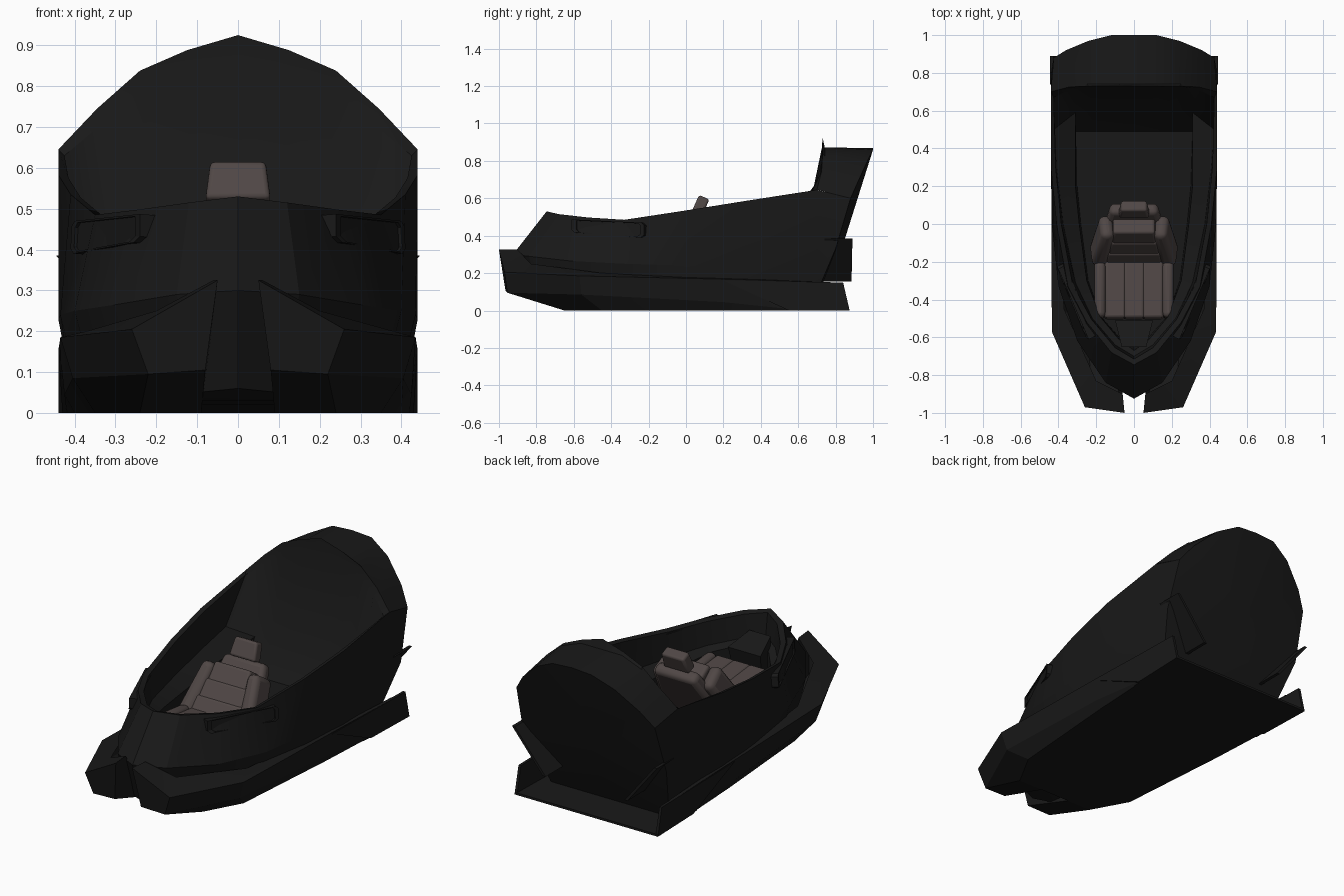
import bpy, bmesh, math
from mathutils import Vector

if "Cube" in bpy.data.objects:
    bpy.data.objects.remove(bpy.data.objects["Cube"])


def material(name, rgb):
    m = bpy.data.materials.new(name)
    m.diffuse_color = (*rgb, 1)
    m.use_nodes = True
    m.node_tree.nodes["Principled BSDF"].inputs["Base Color"].default_value = m.diffuse_color
    return m


BLACK = material("black paint", (0.0095, 0.0095, 0.0095))
LEATHER = material("brown leather", (0.080, 0.063, 0.060))


def finish(name, bm, mat, angle=22):
    bmesh.ops.remove_doubles(bm, verts=bm.verts, dist=0.0005)
    bmesh.ops.recalc_face_normals(bm, faces=bm.faces)
    me = bpy.data.meshes.new(name)
    bm.to_mesh(me)
    bm.free()
    ob = bpy.data.objects.new(name, me)
    bpy.context.collection.objects.link(ob)
    me.materials.append(mat)
    bpy.ops.object.select_all(action='DESELECT')
    ob.select_set(True)
    bpy.context.view_layer.objects.active = ob
    bpy.ops.object.shade_smooth_by_angle(angle=math.radians(angle))
    return ob


def add_face(bm, pts):
    """Face on both sides of x = 0, dropping repeated points."""
    for s in (1, -1):
        clean = []
        for p in pts:
            q = Vector((p[0] * s, p[1], p[2]))
            if all((q - c).length > 1e-4 for c in clean):
                clean.append(q)
        if len(clean) > 2:
            bm.faces.new([bm.verts.new(c) for c in (clean if s > 0 else clean[::-1])])


def strips(bm, rows):
    for a, b in zip(rows, rows[1:]):
        for i in range(len(a) - 1):
            add_face(bm, [a[i], a[i + 1], b[i + 1], b[i]])


def solid(name, a, b, mat):
    """Mirrored pair of prisms joining two matching polygons."""
    bm = bmesh.new()
    add_face(bm, a)
    add_face(bm, b)
    strips(bm, [a + a[:1], b + b[:1]])
    return finish(name, bm, mat)


# ---- hull: outer side, rim and cockpit tub --------------------------------
rim = [(0, -.745, .53), (.12, -.68, .515), (.25, -.52, .497), (.35, -.33, .485),
       (.41, 0, .535), (.44, .3, .583), (.44, .70, .645)]
mid = [(0, -.925, .30), (.15, -.84, .29), (.30, -.62, .265), (.40, -.33, .25),
       (.435, 0, .24), (.44, .3, .23), (.44, .70, .32)]
low = [(0, -.83, .06), (.10, -.78, .05), (.25, -.6, .03), (.34, -.33, .02),
       (.38, 0, .02), (.40, .3, .02), (.39, .52, .01)]
back_cols = [(.425, .88, .60), (.44, .80, .33), (.36, .66, .0)]
rim_in = [(0, -.715, .52), (.10, -.655, .507), (.225, -.505, .49), (.325, -.32, .477),
          (.385, 0, .527), (.415, .3, .575), (.425, .67, .63)]
foot = [(0, -.70, .40), (.10, -.64, .38), (.22, -.50, .36), (.31, -.31, .345),
        (.375, 0, .355), (.41, .3, .385), (.425, .50, .41)]
ledge = [(0, -.67, .38), (.08, -.61, .36), (.18, -.49, .34), (.25, -.30, .31),
         (.29, 0, .31), (.31, .2, .33), (.31, .59, .35)]
floor = [(p[0] * .97, max(p[1], -.60), .19) for p in ledge[:6]] + [(.31, .49, .19)]
keel = [(0, p[1], p[2]) for p in low]
bm = bmesh.new()
strips(bm, [keel + [(0, .66, 0)], low + [back_cols[2]], mid + [back_cols[1]], rim + [back_cols[0]]])
strips(bm, [rim, rim_in, foot, ledge, floor, [(0, p[1], p[2]) for p in floor]])
finish("hull", bm, BLACK, 20)

# ---- rear hood: lip, roof, inner panel and rounded back --------------------
arch = [(0, .73, .925), (.125, .73, .888), (.24, .73, .838), (.345, .725, .745), (.44, .70, .645)]
roof = [(0, .742, .872), (.125, .742, .872), (.25, .742, .825), (.353, .735, .735), (.44, .71, .643)]
tail = [(0, 1.0, .868), (.12, 1.0, .86), (.24, .97, .80), (.36, .92, .69), back_cols[0]]
inner = [(0, .727, .873), (.12, .727, .845), (.235, .725, .79), (.33, .715, .71), (.425, .67, .63)]
base = [(0, .62, .36), (.12, .62, .36), (.22, .61, .36), (.31, .59, .35), (.425, .50, .41)]
sill = [(x, .49, .19) for x in (0, .12, .22, .31, .31)]
bm = bmesh.new()
strips(bm, [tail, roof, arch, inner, base])
strips(bm, [base[:4], sill[:4]])
rear = tail + back_cols[1:] + [(0, .66, 0)]
for a, b in zip(rear, rear[1:]):
    add_face(bm, [a, b, (0, .85, .385)])
finish("rear_hood", bm, BLACK, 30)

# ---- lower skirt with the two front prongs ---------------------------------
top_in = [(.06, -.90, .325), (.20, -.83, .25), (.37, -.45, .20), (.42, .3, .17), (.42, .74, .15)]
top_out = [(.05, -1.0, .325), (.26, -.97, .205), (.435, -.57, .185), (.438, .3, .165), (.438, .76, .15)]
bevel = [(.08, -.965, .105), (.22, -.955, .095), (.405, -.56, .085), (.425, .2, .045), (.42, .58, .005)]
sole = [(.09, -.65, 0), (.24, -.65, 0), (.35, -.45, 0), (.40, .2, 0), (.42, .58, 0)]
bm = bmesh.new()
strips(bm, [top_in, top_out, bevel, sole, [(0, p[1], 0) for p in sole]])
add_face(bm, [top_in[0], top_out[0], bevel[0], sole[0]])
finish("lower_skirt", bm, BLACK, 15)

# ---- rear tray and its side fins --------------------------------------------
bm = bmesh.new()
tray = [(0, .5, 0), (.42, .5, 0), (.438, .875, 0), (0, .875, 0)]
add_face(bm, tray)
add_face(bm, [(x, y, .012) for x, y, z in tray])
add_face(bm, [(0, .875, 0), (.438, .875, 0), (.438, .875, .012), (0, .875, .012)])
finish("rear_tray", bm, BLACK)
fin = [(.44, .2, .16), (.44, .84, .15), (.44, .875, 0), (.43, .55, 0)]
solid("tray_fin", fin, [(x - .015, y, z) for x, y, z in fin], BLACK)

# ---- slanted rear side flaps ---------------------------------------------------
flap = [(.445, .74, .385), (.445, .89, .385), (.26, .885, .155), (.26, .72, .155)]
solid("side_flap", flap, [(x - .018, y, z) for x, y, z in flap], BLACK)

# ---- side lamps: frame with a recessed panel ---------------------------------
lamp = [(.215, -.598, .485), (.375, -.225, .468), (.382, -.212, .455), (.385, -.212, .40),
        (.378, -.23, .388), (.23, -.585, .415), (.215, -.598, .43)]
out = Vector((.024, -.013, .002))
front = [Vector(p) + out * 1.05 for p in lamp]
c = sum(front, Vector()) / len(front)
inset = [c + (p - c) * .88 for p in front]
deep = [p - out * .3 for p in inset]
bm = bmesh.new()
strips(bm, [[Vector(p) - out * .6 for p in lamp + lamp[:1]], front + front[:1],
            inset + inset[:1], deep + deep[:1]])
add_face(bm, deep)
finish("side_lamp", bm, BLACK)

# ---- dashboard ----------------------------------------------------------------
solid("dashboard", [(0, -.65, .43), (.065, -.65, .43), (.10, -.51, .38), (0, -.51, .38)],
      [(0, -.65, .19), (.065, -.65, .19), (.08, -.55, .19), (0, -.55, .19)], BLACK)


# ---- seat: soft blocks -----------------------------------------------------------
def cushion(name, loc, size, tilt=0, taper=1.0, roll=0, r=.025):
    bpy.ops.mesh.primitive_cube_add(size=1, location=loc,
                                    rotation=(math.radians(tilt), math.radians(roll), 0))
    ob = bpy.context.object
    ob.name = name
    for v in ob.data.vertices:
        k = taper if v.co.z > 0 else 1
        v.co = (v.co.x * size[0] * k, v.co.y * size[1], v.co.z * size[2])
    ob.data.materials.append(LEATHER)
    m = ob.modifiers.new("round", 'BEVEL')
    m.width, m.segments = r, 3
    bpy.ops.object.shade_smooth_by_angle(angle=math.radians(50))
    return ob


LEAN = -34
for i in (-1, 0, 1):
    cushion("seat_cushion", (i * .1, -.335, .265), (.114, .335, .10), -6, r=.016)
for t in range(3):   # ribbed backrest panels
    cushion("backrest_panel", (0, -.15 + t * .057, .29 + t * .075),
            (.31 - t * .035, .10, .115), LEAN, .92, r=.014)
for s in (1, -1):
    cushion("seat_bolster", (s * .18, -.35, .268), (.06, .30, .12), -6)
    cushion("back_bolster", (s * .165, -.09, .355), (.09, .14, .30), LEAN, .8, -s * 11, r=.03)
cushion("backrest_shell", (0, -.01, .355), (.38, .07, .35), LEAN, .66)
cushion("seat_base", (0, -.28, .215), (.36, .40, .06))
cushion("headrest", (0, .077, .56), (.16, .06, .10), -24, .85, r=.012)
